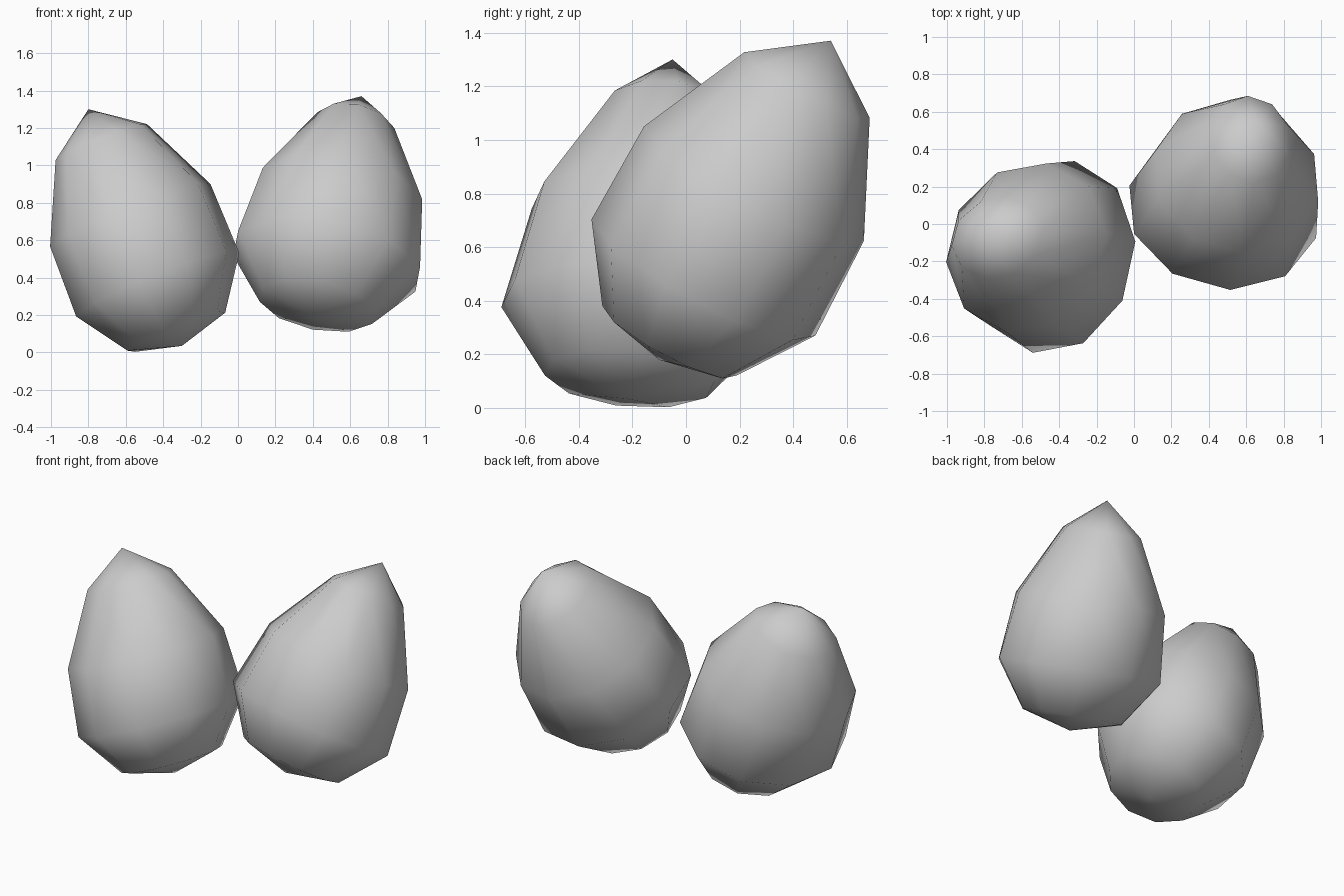
import bpy, bmesh, math
from mathutils import Vector

if "Cube" in bpy.data.objects:
    bpy.data.objects.remove(bpy.data.objects["Cube"])

SEGMENTS = 10
SPIN = math.radians(22.5)
# ring: fraction from tip to base, radius across, radius along the lean
RINGS = [(0.139, 0.22, 0.265), (0.448, 0.457, 0.464),
         (0.742, 0.522, 0.472), (0.940, 0.322, 0.283)]


def egg(name, tip, base, across, lean):
    """Low-poly egg: tapered rings between a tip and a base point."""
    tip, base, across, lean = map(Vector, (tip, base, across, lean))
    bm = bmesh.new()
    loops = []
    for f, ra, rb in RINGS:
        centre = tip.lerp(base, f)
        loop = []
        for i in range(SEGMENTS):
            t = SPIN + 2 * math.pi * i / SEGMENTS
            loop.append(bm.verts.new(centre + across * ra * math.cos(t)
                                     + lean * rb * math.sin(t)))
        loops.append(loop)
    top, bottom = bm.verts.new(tip), bm.verts.new(base)
    for i in range(SEGMENTS):
        j = (i + 1) % SEGMENTS
        bm.faces.new((top, loops[0][i], loops[0][j]))
        bm.faces.new((bottom, loops[-1][j], loops[-1][i]))
        for a, b in zip(loops, loops[1:]):
            bm.faces.new((a[i], b[i], b[j], a[j]))
    bmesh.ops.recalc_face_normals(bm, faces=bm.faces)
    for face in bm.faces:
        face.smooth = True
    mesh = bpy.data.meshes.new(name)
    bm.to_mesh(mesh)
    bm.free()
    obj = bpy.data.objects.new(name, mesh)
    bpy.context.collection.objects.link(obj)
    return obj


# right egg leans back, left egg leans outwards
egg("right_egg", (0.66, 0.54, 1.37), (0.41, -0.10, 0.18),
    (0.983, -0.085, -0.158), (0, 0.88, -0.474))
egg("left_egg", (-0.80, -0.05, 1.30), (-0.30, -0.22, 0.035),
    (0.02, 0.99, -0.11), (-0.925, -0.09, -0.37))
